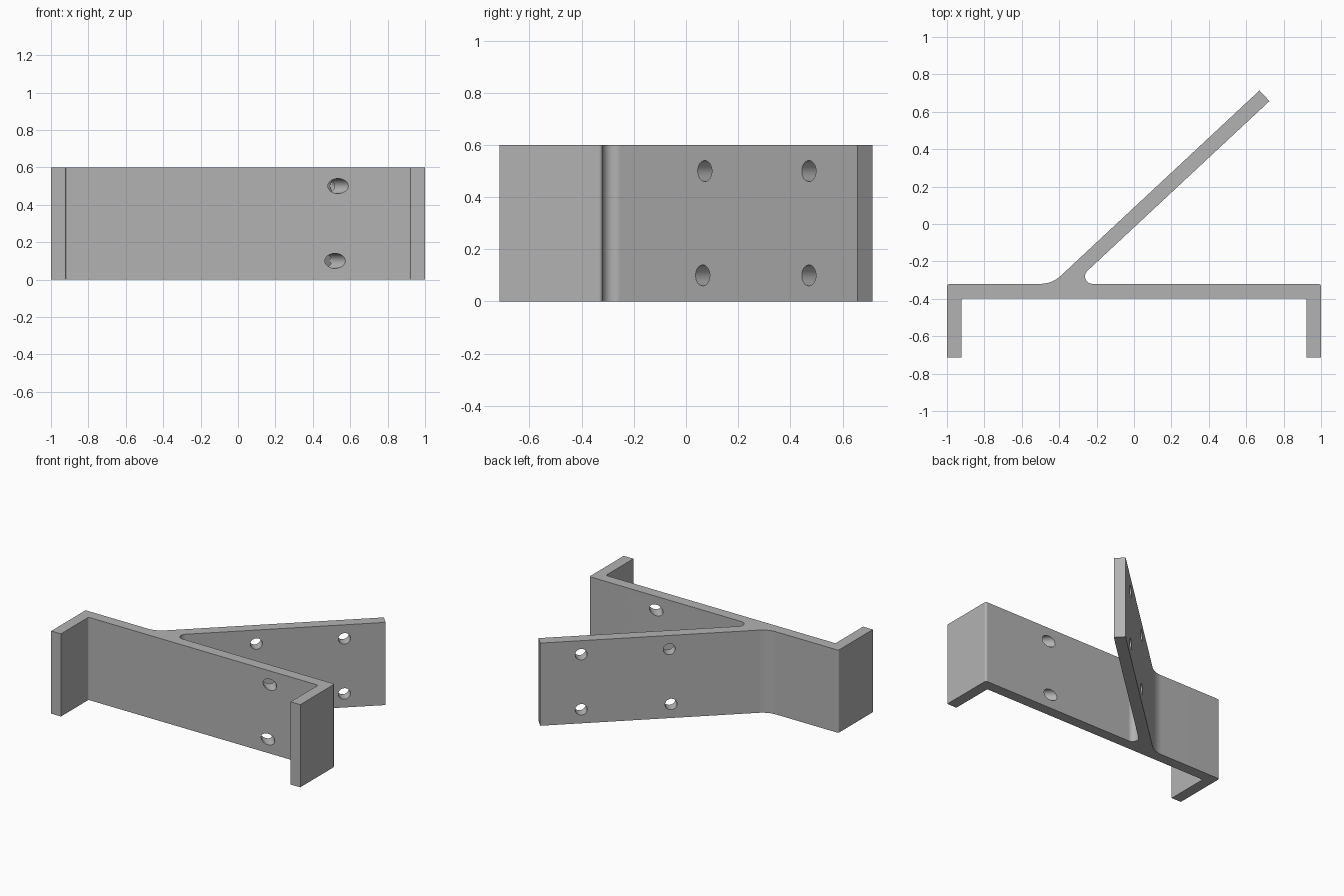
import bpy, bmesh, math
from mathutils import Vector, Matrix

old = bpy.data.objects.get("Cube")
if old:
    bpy.data.objects.remove(old, do_unlink=True)

HEIGHT = 0.6
WALL = 0.078
ANGLE = math.radians(43)
along = Vector((math.cos(ANGLE), math.sin(ANGLE)))     # direction of the arm
across = Vector((math.sin(ANGLE), -math.cos(ANGLE)))   # normal of the arm
BACK, FRONT, FOOT = -0.32, -0.398, -0.714
tip_back = Vector((0.671, 0.714))
tip_front = tip_back + across * WALL


def on_arm(start, y):
    """Point of the arm face through start at the given y."""
    return start + along * ((y - start.y) / along.y)


def fillet(prev, corner, nxt, radius, steps):
    """Points that round one corner of the profile."""
    if radius == 0:
        return [corner]
    a, b = (prev - corner).normalized(), (nxt - corner).normalized()
    half = a.angle(b) / 2
    start = corner + a * (radius / math.tan(half))
    end = corner + b * (radius / math.tan(half))
    centre = corner + (a + b).normalized() * (radius / math.sin(half))
    u, v = start - centre, end - centre
    sweep = u.angle(v)
    return [centre + (u * math.sin(sweep * (1 - i / steps)) + v * math.sin(sweep * i / steps))
            / math.sin(sweep) for i in range(steps + 1)]


# Profile corners with their rounding radius
corners = [
    (Vector((-1, FOOT)), 0), (Vector((-0.922, FOOT)), 0),
    (Vector((-0.922, FRONT)), 0.01), (Vector((0.922, FRONT)), 0.01),
    (Vector((0.922, FOOT)), 0), (Vector((1, FOOT)), 0),
    (Vector((1, BACK)), 0.014),
    (on_arm(tip_front, BACK), 0.04),
    (tip_front, 0), (tip_back, 0),
    (on_arm(tip_back, BACK), 0.16),
    (Vector((-1, BACK)), 0.014),
]
outline = []
for i, (point, radius) in enumerate(corners):
    prev, nxt = corners[i - 1][0], corners[(i + 1) % len(corners)][0]
    outline += fillet(prev, point, nxt, radius, 12 if radius > 0.02 else 4)

# Bracket body, the profile raised to full height
bm = bmesh.new()
base = bm.faces.new([bm.verts.new((p.x, p.y, 0)) for p in outline])
top = bmesh.ops.extrude_face_region(bm, geom=[base])["geom"]
bmesh.ops.translate(bm, vec=(0, 0, HEIGHT),
                    verts=[g for g in top if isinstance(g, bmesh.types.BMVert)])
bmesh.ops.recalc_face_normals(bm, faces=bm.faces)
mesh = bpy.data.meshes.new("angled_bracket")
bm.to_mesh(mesh)
bm.free()
bracket = bpy.data.objects.new("angled_bracket", mesh)
bpy.context.collection.objects.link(bracket)

grey = bpy.data.materials.new("plain_grey")
grey.use_nodes = True
colour = (0.45, 0.45, 0.45, 1)
grey.diffuse_color = colour
grey.node_tree.nodes["Principled BSDF"].inputs["Base Color"].default_value = colour
mesh.materials.append(grey)

# Screw holes square to the arm; the inner pair runs on through the bar
bm = bmesh.new()
direction = Vector((across.x, across.y, 0))
turn = direction.to_track_quat('Z', 'Y').to_matrix().to_4x4()
for y, z, reach in ((0.064, 0.1, 0.85), (0.072, 0.5, 0.85), (0.471, 0.1, 0.1), (0.471, 0.5, 0.1)):
    mouth = on_arm(tip_front, y)
    start = Vector((mouth.x, mouth.y, z)) - direction * 0.2
    depth = reach + 0.2
    place = Matrix.Translation(start + direction * depth / 2) @ turn
    bmesh.ops.create_cone(bm, cap_ends=True, segments=40, radius1=0.04, radius2=0.04,
                          depth=depth, matrix=place)
cut_mesh = bpy.data.meshes.new("hole_cutters")
bm.to_mesh(cut_mesh)
bm.free()
cut_mesh.materials.append(grey)
cutters = bpy.data.objects.new("hole_cutters", cut_mesh)
cutters.hide_render = True
bpy.context.collection.objects.link(cutters)

bpy.ops.object.select_all(action='DESELECT')
bracket.select_set(True)
bpy.context.view_layer.objects.active = bracket
drill = bracket.modifiers.new("drill", 'BOOLEAN')
drill.operation = 'DIFFERENCE'
drill.solver = 'EXACT'
drill.object = cutters
bpy.ops.object.modifier_apply(modifier=drill.name)
bpy.data.objects.remove(cutters, do_unlink=True)

# Smooth fillets and holes, flat plates
bpy.ops.object.shade_smooth_by_angle(angle=math.radians(30))
weighted = bracket.modifiers.new("flat_plates", 'WEIGHTED_NORMAL')
weighted.keep_sharp = True
